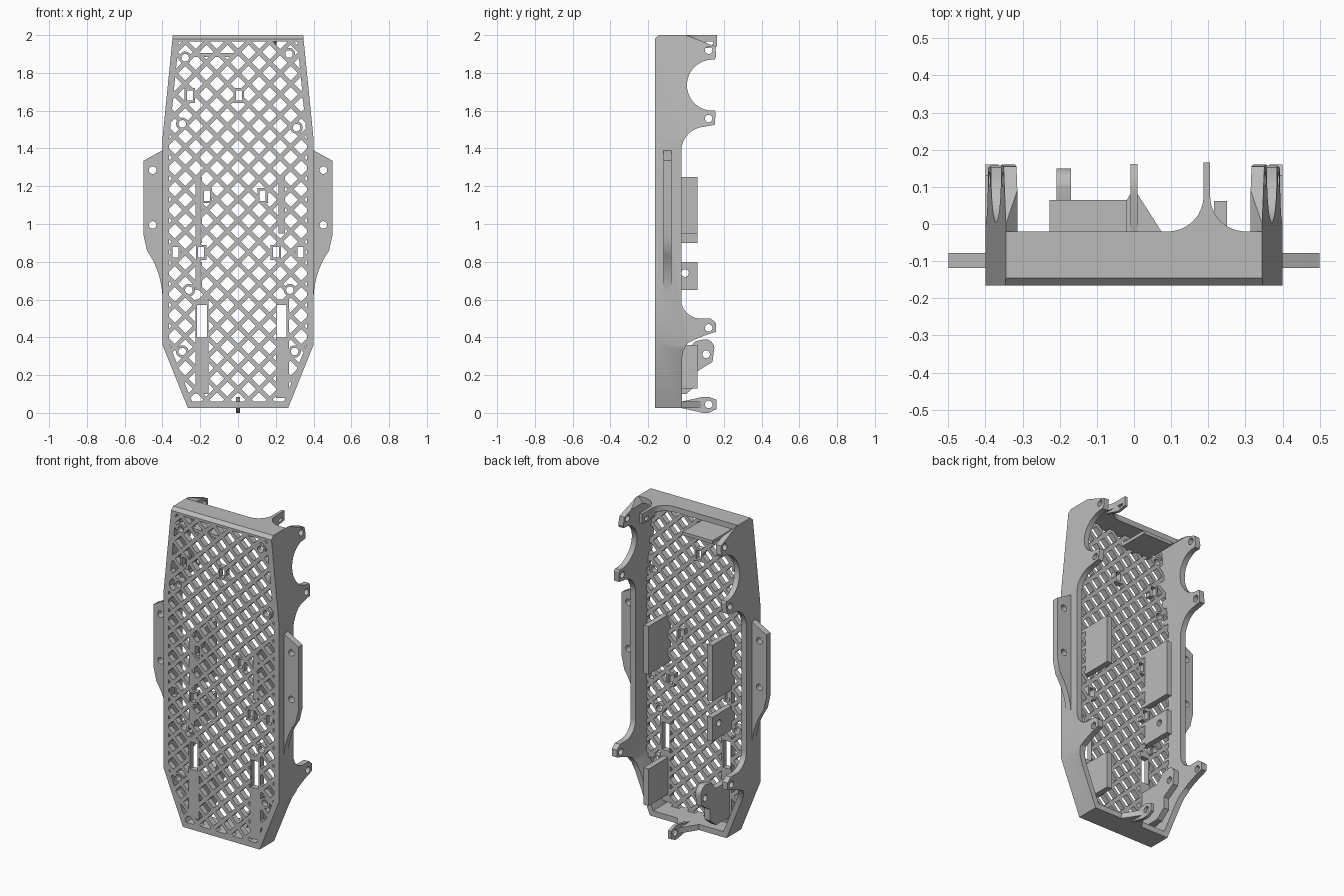
import bpy, bmesh, math

if "Cube" in bpy.data.objects:
    bpy.data.objects.remove(bpy.data.objects["Cube"])

grey = bpy.data.materials.new("plain grey")
grey.use_nodes = True
grey.diffuse_color = (0.5, 0.5, 0.5, 1)
grey.node_tree.nodes["Principled BSDF"].inputs["Base Color"].default_value = (0.5, 0.5, 0.5, 1)

FRONT, RIM, WALL = -0.165, -0.022, 0.035
PLATE_BACK = FRONT + 0.035


def place(axis, p, d):
    return {"x": (d, *p), "y": (p[0], d, p[1]), "z": (*p, d)}[axis]


def prisms(name, outlines, axis, lo, hi):
    """One object holding a straight extrusion of every outline."""
    bm = bmesh.new()
    for pts in outlines:
        rings = [[bm.verts.new(place(axis, p, d)) for p in pts] for d in (lo, hi)]
        for ring in rings:
            bm.faces.new(ring)
        for i in range(len(pts)):
            j = (i + 1) % len(pts)
            bm.faces.new((rings[0][i], rings[0][j], rings[1][j], rings[1][i]))
    bmesh.ops.recalc_face_normals(bm, faces=bm.faces)
    mesh = bpy.data.meshes.new(name)
    bm.to_mesh(mesh)
    bm.free()
    mesh.materials.append(grey)
    obj = bpy.data.objects.new(name, mesh)
    bpy.context.collection.objects.link(obj)
    return obj


def boolean(obj, cutter, operation="DIFFERENCE", keep=False):
    mod = obj.modifiers.new("cut", "BOOLEAN")
    mod.object, mod.operation, mod.solver = cutter, operation, "EXACT"
    bpy.context.view_layer.objects.active = obj
    bpy.ops.object.modifier_apply(modifier=mod.name)
    if not keep:
        bpy.data.objects.remove(cutter)
    return obj


def arc(cx, cy, r, a0, a1, n=12):
    return [(cx + r * math.cos(math.radians(a0 + (a1 - a0) * i / n)),
             cy + r * math.sin(math.radians(a0 + (a1 - a0) * i / n))) for i in range(n + 1)]


def circle(c, r=0.02):
    return arc(*c, r, 0, 345, 23)


def rect(x0, x1, y0, y1):
    return [(x0, y0), (x1, y0), (x1, y1), (x0, y1)]


def around(c, w, h):
    return rect(c[0] - w / 2, c[0] + w / 2, c[1] - h / 2, c[1] + h / 2)


def flip(pts):
    return [(-x, y) for x, y in reversed(pts)]


def drill(obj, axis, centres):
    return boolean(obj, prisms("drill", [circle(c) for c in centres], axis, -1, 1))


# Half outlines of the shell, bottom to top
outer = [(0.265, 0.025), (0.40, 0.36), (0.40, 1.45), (0.345, 2.0)]
inner = [(0.243, 0.06), (0.365, 0.367), (0.365, 1.448), (0.314, 1.965)]

# Perforated front plate
edge = [(x + 0.008, z) for x, z in inner]
plate = prisms("perforated_plate", [edge + flip(edge)], "y", FRONT, PLATE_BACK)
PITCH, HALF = 0.1115, 0.039
diamonds = []
for row in range(36):
    z = 0.07 + row * PITCH / 2
    for col in range(-4, 5):
        x = (col + 0.5 * (row % 2)) * PITCH
        diamonds.append([(x + HALF, z), (x, z + HALF), (x - HALF, z), (x, z - HALF)])
boolean(plate, prisms("diamond_cutter", diamonds, "y", -0.3, 0))

# Solid pads around the mounting holes, then the holes themselves
screws = [(-0.28, 1.88), (0.27, 1.90), (-0.295, 1.53), (0.31, 1.51),
          (-0.26, 0.65), (0.275, 0.65), (-0.295, 0.325), (0.30, 0.325)]
slits = [(-0.255, 1.68), (0.005, 1.68), (-0.165, 1.15), (0.13, 1.15)]
slits += [(x, 0.85) for x in (-0.33, -0.195, 0.2, 0.33)]
slots = [(-0.19, 0.485), (0.23, 0.485)]
strips = [rect(-0.225, -0.155, 0.1, 0.6), rect(0.2, 0.27, 0.08, 0.6)]
openings = prisms("opening_cutter", [circle(c) for c in screws]
                  + [around(c, 0.032, 0.055) for c in slits]
                  + [around(c, 0.052, 0.17) for c in slots], "y", -0.3, 0)
pads = prisms("hole_pads", [circle(c, 0.033) for c in screws]
              + [around(c, 0.055, 0.08) for c in slits] + strips, "y", FRONT, PLATE_BACK)
boolean(pads, openings, keep=True)
boolean(plate, openings)

# Side walls: a band following the outline, trimmed to the lug profile
lugs = [(FRONT, 0.0), (RIM, 0.0), (RIM, 0.28), (-0.015, 0.33), (0.01, 0.37), (0.05, 0.39),
        (0.10, 0.41), (0.16, 0.43), (0.16, 0.475), (0.13, 0.50)]
lugs += arc(0.075, 0.60, 0.10, 270, 180)
lugs += arc(0.105, 1.385, 0.13, 180, 95) + [(0.152, 1.525), (0.157, 1.59)]
lugs += arc(0.14, 1.735, 0.135, 275, 85, 24)
lugs += [(0.16, 1.89), (0.155, 1.94), (0.0, 2.0), (FRONT + 0.02, 2.0), (FRONT, 1.98)]
for side in ("left", "right"):
    band = outer + inner[::-1]
    wall = prisms(side + "_wall", [band if side == "left" else flip(band)], "y", FRONT, 0.3)
    boolean(wall, prisms("profile", [lugs], "x", -1, 1), "INTERSECT")
    drill(wall, "x", [(0.12, 0.45), (0.12, 1.558), (0.12, 1.92)])

# Top wall with chamfered front edge and flared lug
top_shape = [(-0.345, FRONT), (0.345, FRONT), (0.345, -0.02)]
top_shape += arc(0.30, 0.075, 0.095, 270, 180) + [(0.205, 0.165), (0.187, 0.165)]
top_shape += arc(0.092, 0.075, 0.095, 0, -90) + [(-0.345, -0.02)]
top = prisms("top_wall", [top_shape], "z", 2.0 - WALL, 2.0)
chamfer = [(FRONT, 1.9), (0.3, 1.9), (0.3, 2.0), (FRONT + 0.02, 2.0), (FRONT, 1.98)]
boolean(top, prisms("chamfer", [chamfer], "x", -1, 1), "INTERSECT")
lug = [(-0.02, 1.965), (0.10, 1.93), (0.165, 1.94), (0.165, 1.985), (0.13, 2.0), (-0.02, 2.0)]
drill(prisms("top_lug", [lug], "x", 0.187, 0.205), "x", [(0.125, 1.965)])

# Bottom wall with flared gusset and lug
base = [(-0.265, FRONT), (0.265, FRONT), (0.265, RIM), (0.075, RIM), (0.01, 0.08)]
base += [(-0.01, 0.08), (-0.075, RIM), (-0.265, RIM)]
prisms("bottom_wall", [base], "z", 0.025, 0.025 + WALL)
lug = [(RIM, 0.025), (0.09, 0.0), (0.12, 0.0), (0.162, 0.02), (0.162, 0.07), (0.12, 0.085),
       (0.09, 0.085), (RIM, 0.06)]
drill(prisms("bottom_lug", [lug], "x", -0.01, 0.01), "x", [(0.12, 0.045)])

# Side wings with screw holes
wing = [(0.38, 1.40), (0.40, 1.39), (0.5, 1.335), (0.5, 0.94)]
wing += arc(0.85, 0.60, 0.45, 138, 180)[2:] + [(0.38, 0.60)]
for side, pts, sign in (("left", wing, 1), ("right", flip(wing), -1)):
    drill(prisms(side + "_wing", [pts], "y", -0.118, -0.078), "y",
          [(sign * 0.452, 1.285), (sign * 0.452, 0.995)])

# Upright dividers, bracket and shelf standing behind the plate
BACK = 0.062
prisms("left_divider", [rect(PLATE_BACK - 0.03, BACK, 0.95, 1.25)], "x", 0.215, 0.25)
prisms("right_divider", [rect(PLATE_BACK - 0.03, BACK, 0.90, 1.25)], "x", -0.225, -0.19)
prisms("lower_divider", [rect(PLATE_BACK - 0.03, BACK, 0.13, 0.36)], "x", 0.215, 0.25)
drill(prisms("drilled_divider", [rect(PLATE_BACK - 0.03, BACK, 0.65, 0.80)], "x", -0.225, -0.19),
      "x", [(-0.005, 0.74)])
hook = [(FRONT + 0.01, 0.10), (0.0, 0.10), (0.06, 0.15), (0.06, 0.22), (0.14, 0.27)]
hook += arc(0.10, 0.34, 0.05, 0, 90) + [(0.05, 0.38), (0.0, 0.33), (FRONT + 0.01, 0.33)]
drill(prisms("hook_bracket", [hook], "x", -0.208, -0.17), "x", [(0.107, 0.31)])
prisms("shelf", [rect(-0.228, -0.02, FRONT + 0.005, 0.064)], "z", 1.885, 1.905)

# Smooth curved edges, keep corners sharp
for obj in bpy.context.scene.objects:
    obj.select_set(obj.type == "MESH")
bpy.ops.object.shade_smooth_by_angle(angle=math.radians(25))
